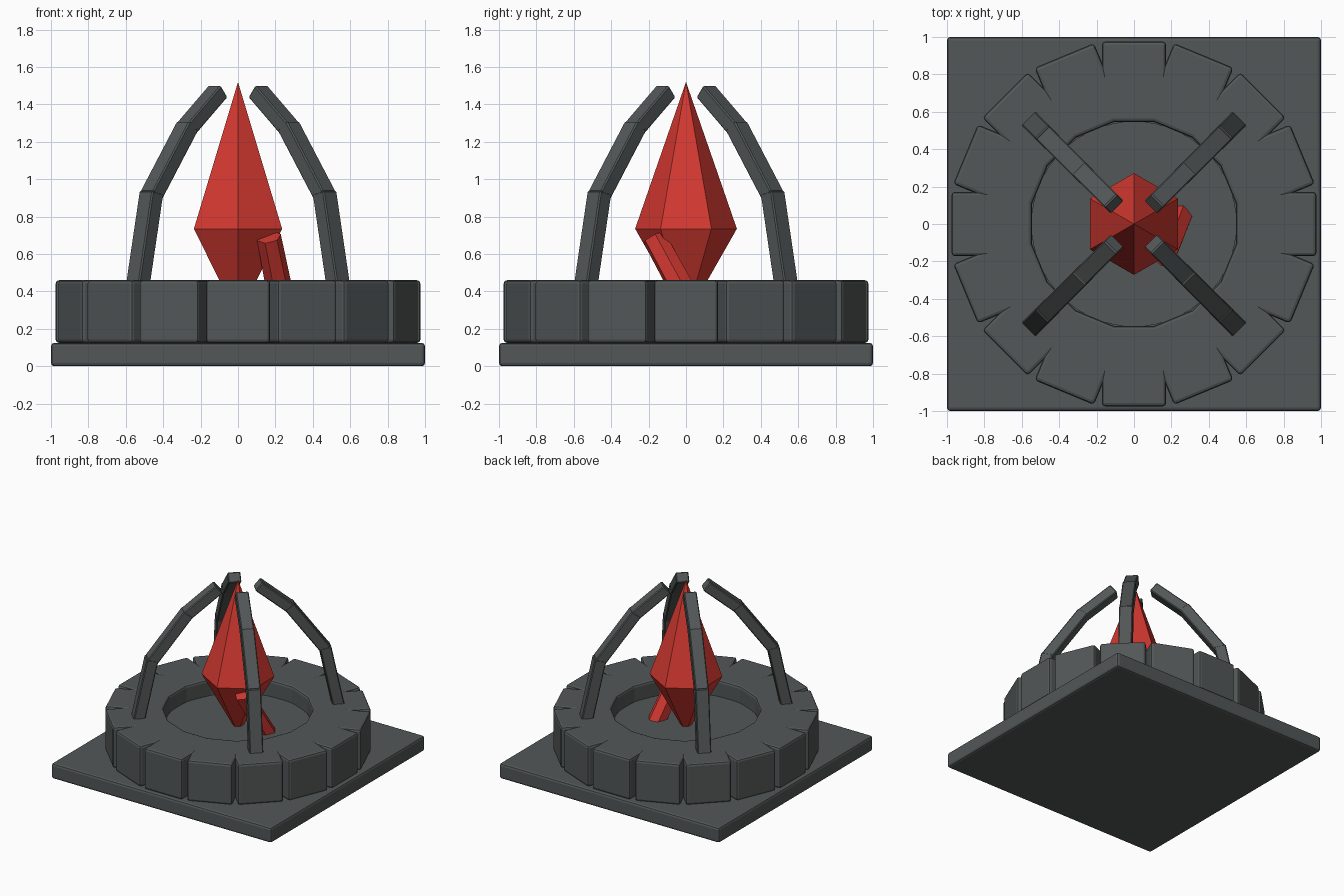
import bpy, bmesh, math
from mathutils import Vector, Matrix

if "Cube" in bpy.data.objects:
    bpy.data.objects.remove(bpy.data.objects["Cube"])

def material(name, rgb):
    m = bpy.data.materials.new(name)
    m.diffuse_color = (*rgb, 1)
    m.use_nodes = True
    m.node_tree.nodes["Principled BSDF"].inputs["Base Color"].default_value = m.diffuse_color
    return m

STONE = material("dark_stone", (0.085, 0.095, 0.095))
RED = material("red_crystal", (0.65, 0.04, 0.03))

def finish(bm, name, mat):
    bmesh.ops.recalc_face_normals(bm, faces=bm.faces[:])
    me = bpy.data.meshes.new(name)
    bm.to_mesh(me)
    bm.free()
    me.materials.append(mat)
    ob = bpy.data.objects.new(name, me)
    bpy.context.collection.objects.link(ob)
    return ob

def bevel(bm, edges, width, segments=1):
    bmesh.ops.bevel(bm, geom=edges, offset=width, segments=segments, profile=0.5,
                    affect='EDGES', clamp_overlap=False)

def add_cone(bm, r1, r2, z1, z2, sides, turn=0.0, caps=True):
    mat = Matrix.Translation((0, 0, (z1 + z2) / 2)) @ Matrix.Rotation(turn, 4, 'Z')
    bmesh.ops.create_cone(bm, cap_ends=caps, segments=sides, radius1=r1, radius2=r2,
                          depth=z2 - z1, matrix=mat)

# Square base slab
bm = bmesh.new()
bmesh.ops.create_cube(bm, size=1, matrix=Matrix.Translation((0, 0, 0.0625)) @ Matrix.Diagonal((2, 2, 0.125, 1)))
bevel(bm, bm.edges[:], 0.018, 2)
finish(bm, "base_slab", STONE)

# Ring of sixteen joined blocks with V-shaped gaps
N, HALF_W, R_OUT, R_IN = 16, 0.172, 0.975, 0.545
Z0, Z1 = 0.125, 0.46
half = math.pi / N
bm = bmesh.new()

def polar(r, a):
    return Vector((r * math.cos(a), r * math.sin(a), Z1))

inner = [bm.verts.new(polar(R_IN / math.cos(half), (2 * i - 1) * half)) for i in range(N)]
notch = [bm.verts.new(polar(HALF_W / math.sin(half), (2 * i - 1) * half)) for i in range(N)]
for i in range(N):
    j = (i + 1) % N
    rot = Matrix.Rotation(2 * i * half, 3, 'Z')
    c0 = bm.verts.new(rot @ Vector((R_OUT, -HALF_W, Z1)))
    c1 = bm.verts.new(rot @ Vector((R_OUT, HALF_W, Z1)))
    bm.faces.new((inner[i], notch[i], c0, c1, notch[j], inner[j]))
ext = bmesh.ops.extrude_face_region(bm, geom=bm.faces[:], use_keep_orig=True)
for v in ext["geom"]:
    if isinstance(v, bmesh.types.BMVert):
        v.co.z = Z0
# drop inner walls left between blocks, if any, and orient
bmesh.ops.recalc_face_normals(bm, faces=bm.faces[:])
bm.normal_update()
rims = []
for e in bm.edges:
    a, b = e.verts[0].co, e.verts[1].co
    upright = abs(a.z - b.z) > 0.1
    if upright and a.xy.length > 0.95:
        rims.append(e)
    elif not upright and e.calc_face_angle(0) > 0.5:
        rims.append(e)
bevel(bm, rims, 0.018, 2)
finish(bm, "stone_ring", STONE)

# Sunken floor inside the ring
bm = bmesh.new()
add_cone(bm, 0.55, 0.55, 0.12, 0.33, 32)
finish(bm, "basin_floor", STONE)

# Large six-sided crystal, points towards front and back
bm = bmesh.new()
add_cone(bm, 0.272, 0, 0.735, 1.52, 6, 0, False)
add_cone(bm, 0.03, 0.272, 0.31, 0.735, 6, 0, False)
bmesh.ops.remove_doubles(bm, verts=bm.verts[:], dist=0.001)
tilt = max(bm.verts, key=lambda v: v.co.y).co
if tilt.y < 0.26:
    bmesh.ops.rotate(bm, verts=bm.verts[:], matrix=Matrix.Rotation(math.pi / 6, 3, 'Z'))
finish(bm, "main_crystal", RED)

# Small leaning shard beside it
bm = bmesh.new()
foot, tip = Vector((0.243, 0.04, 0.30)), Vector((0.165, -0.172, 0.69))
axis = tip - foot
add_cone(bm, 0.072, 0.066, 0, axis.length, 6)
bm.transform(Matrix.Translation(foot) @ axis.to_track_quat('Z', 'Y').to_matrix().to_4x4())
finish(bm, "small_shard", RED)

# Four curved arms, each of three overlapping bars (radius, height)
PATH = [(0.785, 0.30), (0.658, 0.91), (0.392, 1.27), (0.150, 1.470)]

def add_bar(bm, p, q, width, thick, over):
    p, q = Vector((p[0], 0, p[1])), Vector((q[0], 0, q[1]))
    d = q - p
    z = d.normalized()
    y = Vector((0, 1, 0))
    x = y.cross(z)
    frame = Matrix((x, y, z)).transposed().to_4x4()
    length = d.length + over
    part = bmesh.new()
    bmesh.ops.create_cube(part, size=1, matrix=Matrix.Translation(p + z * length / 2) @ frame
                          @ Matrix.Diagonal((thick, width, length, 1)))
    bevel(part, part.edges[:], 0.007)
    me = bpy.data.meshes.new("bar")
    part.to_mesh(me)
    part.free()
    bm.from_mesh(me)
    bpy.data.meshes.remove(me)

for k, label in enumerate(("back_right", "back_left", "front_left", "front_right")):
    bm = bmesh.new()
    for s in range(3):
        add_bar(bm, PATH[s], PATH[s + 1], 0.104 - 0.003 * s, 0.088 - 0.003 * s,
                0.02 if s < 2 else 0)
    bm.transform(Matrix.Rotation(math.radians(45 + 90 * k), 4, 'Z'))
    finish(bm, label + "_arm", STONE)
